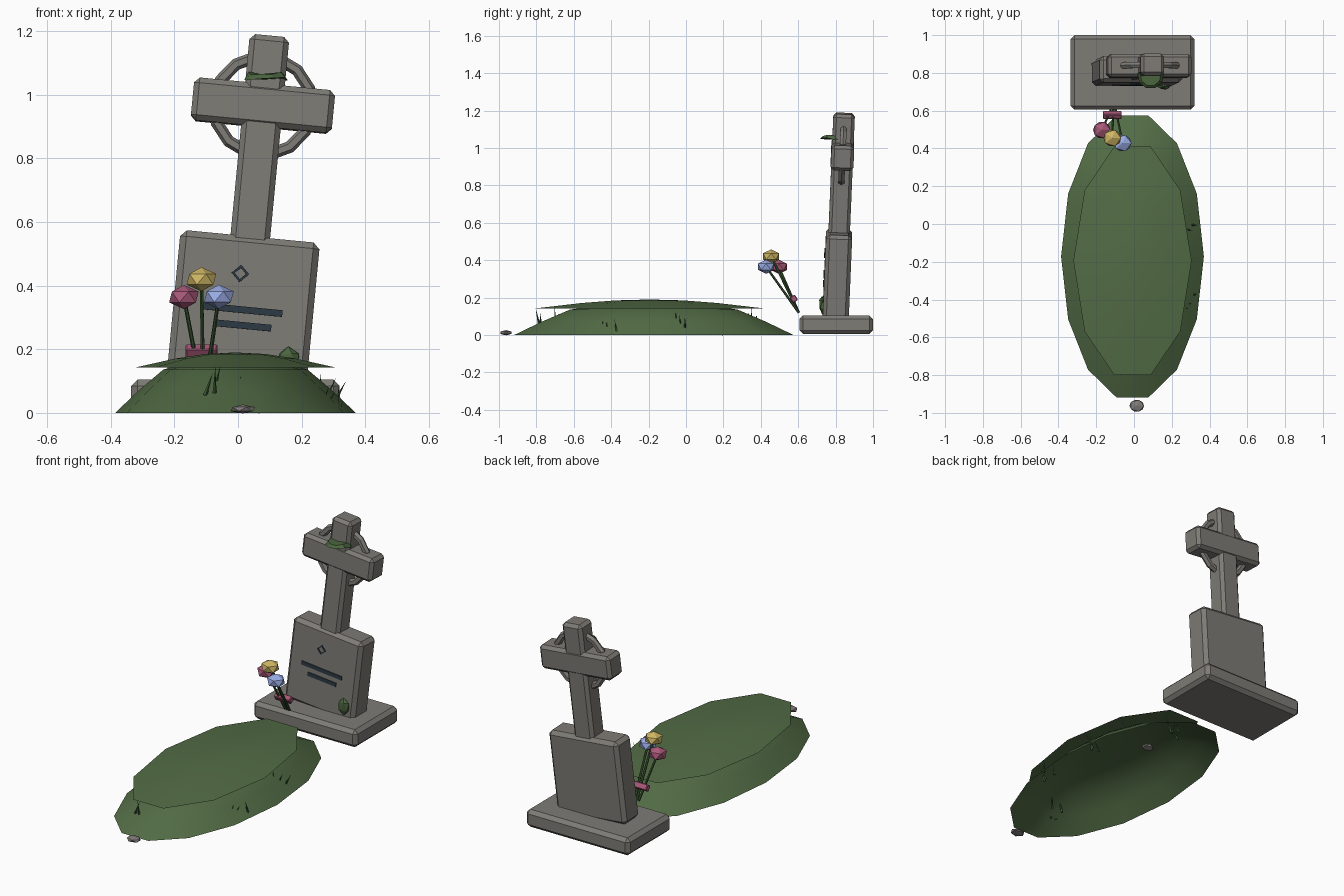
import bpy, bmesh, math, random
from mathutils import Matrix, Vector

random.seed(4)
cube = bpy.data.objects.get("Cube")
if cube:
    bpy.data.objects.remove(cube, do_unlink=True)


def material(name, rgb):
    m = bpy.data.materials.new(name)
    m.use_nodes = True
    m.diffuse_color = (*rgb, 1)
    m.node_tree.nodes["Principled BSDF"].inputs["Base Color"].default_value = (*rgb, 1)
    return m


stone = material("weathered stone", (.21, .2, .18))
grass = material("grass green", (.085, .15, .06))
moss = material("moss green", (.07, .13, .05))
stem = material("stem green", (.045, .1, .035))
ink = material("dark engraving", (.025, .04, .055))
pink = material("petal pink", (.4, .1, .19))
yellow = material("petal yellow", (.62, .47, .13))
blue = material("petal blue", (.33, .42, .8))
pebble_grey = material("pebble grey", (.22, .2, .19))


def finish(name, bm, mat, matrix=Matrix(), smooth=False):
    mesh = bpy.data.meshes.new(name)
    bm.transform(matrix)
    bm.to_mesh(mesh)
    bm.free()
    mesh.materials.append(mat)
    for p in mesh.polygons:
        p.use_smooth = smooth
    ob = bpy.data.objects.new(name, mesh)
    bpy.context.collection.objects.link(ob)
    return ob


def block(name, center, size, mat, matrix=Matrix(), bevel=0.0):
    bm = bmesh.new()
    bmesh.ops.create_cube(bm, size=1)
    bmesh.ops.scale(bm, vec=size, verts=bm.verts)
    if bevel:
        bmesh.ops.bevel(bm, geom=bm.edges[:], offset=bevel, segments=1, affect='EDGES')
    return finish(name, bm, mat, matrix @ Matrix.Translation(center))


def lump(name, center, size, mat, matrix=Matrix(), rough=0.0):
    bm = bmesh.new()
    bmesh.ops.create_icosphere(bm, subdivisions=1, radius=1)
    for v in bm.verts:
        v.co *= 1 + random.uniform(-rough, rough)
    return finish(name, bm, mat, matrix @ Matrix.LocRotScale(Vector(center), None, Vector(size)))


def rod(name, start, end, r1, r2, sides, mat):
    a, b = Vector(start), Vector(end)
    bm = bmesh.new()
    bmesh.ops.create_cone(bm, cap_ends=True, segments=sides, radius1=r1, radius2=r2,
                          depth=(b - a).length)
    turn = (b - a).to_track_quat('Z', 'Y').to_matrix().to_4x4()
    return finish(name, bm, mat, Matrix.Translation((a + b) / 2) @ turn)


def dome(name, outline, center, profile, mat):
    # Open shell: the outline shrinks toward the centre as it rises
    bm = bmesh.new()
    rings = [[bm.verts.new((center[0] + x * f, center[1] + y * f, z)) for x, y in outline]
             for f, z in profile[:-1]]
    top = bm.verts.new((*center, profile[-1][1]))
    n = len(outline)
    for lower, upper in zip(rings, rings[1:]):
        for j in range(n):
            k = (j + 1) % n
            bm.faces.new((lower[j], lower[k], upper[k], upper[j]))
    for j in range(n):
        bm.faces.new((rings[-1][j], rings[-1][(j + 1) % n], top))
    return finish(name, bm, mat, smooth=True)


def oval(sides, rx, ry):
    return [(rx * math.cos(math.tau * i / sides), ry * math.sin(math.tau * i / sides))
            for i in range(sides)]


# Grave mound and the turf layer lying on it
dome("grave_mound", oval(14, .378, .766), (-.008, -.172),
     [(1, 0), (.8, .072), (.6, .136), (.3, .165), (0, .175)], grass)
dome("turf_cap", oval(10, .313, .636), (-.008, -.195),
     [(1, .143), (.6, .171), (.3, .185), (0, .19)], grass)

# Plinth and leaning headstone
block("plinth", (-.008, .803, .055), (.655, .394, .1), stone, bevel=.02)
lean = (Matrix.Translation((-.005, .8, .1)) @ Matrix.Rotation(math.radians(5.5), 4, 'Y')
        @ Matrix.Rotation(math.radians(-2.4), 4, 'X'))
block("headstone_slab", (0, 0, .22), (.44, .14, .47), stone, lean, .02)
block("cross_shaft", (0, 0, .76), (.125, .115, .66), stone, lean, .017)
block("cross_arm", (0, 0, .87), (.445, .122, .135), stone, lean, .017)

# Ring around the crossing
bm = bmesh.new()
count, sides = 14, 6
loops = []
for i in range(count):
    a = math.tau * i / count
    loops.append([])
    for j in range(sides):
        b = math.tau * j / sides
        r = .155 + .019 * math.cos(b)
        loops[-1].append(bm.verts.new((r * math.cos(a), .019 * math.sin(b), r * math.sin(a))))
for i in range(count):
    p, q = loops[i], loops[(i + 1) % count]
    for j in range(sides):
        k = (j + 1) % sides
        bm.faces.new((p[j], p[k], q[k], q[j]))
bmesh.ops.recalc_face_normals(bm, faces=bm.faces)
finish("cross_ring", bm, stone, lean @ Matrix.Translation((0, 0, .87)))

# Engraved lines and diamond ornament on the slab
for name, x, z, width in (("long", -.004, .222, .255), ("short", .003, .173, .18)):
    block("engraved_line_" + name, (x, -.071, z), (width, .008, .021), ink, lean)
for i in range(4):
    place = (lean @ Matrix.Translation((-.02, -.071, .335))
             @ Matrix.Rotation(math.radians(45 + 90 * i), 4, 'Y'))
    block(f"diamond_side_{i + 1}", (0, 0, .016), (.038, .008, .007), ink, place)

# Moss patches
bm = bmesh.new()
bmesh.ops.create_cone(bm, cap_ends=True, segments=9, radius1=.07, radius2=.055, depth=.018)
for v in bm.verts:
    v.co.z += random.uniform(-.006, .006)
finish("upper_moss", bm, moss, Matrix.Translation((.088, .785, 1.058)))
lump("lower_moss", (.158, .728, .163), (.038, .017, .05), moss, rough=.12)

# Bouquet: straight stems, faceted flowers and a ribbon
for name, head, mat in (("pink", (-.17, .497, .364), pink),
                        ("yellow", (-.115, .455, .42), yellow),
                        ("blue", (-.06, .428, .365), blue)):
    rod(name + "_stem", (-.11 + (head[0] + .115) * .25, .603, .12), head, .007, .006, 6, stem)
    lump(name + "_flower", head, (.052, .05, .038), mat)
tilt = Matrix.Translation((-.115, .577, .194)) @ Matrix.Rotation(math.radians(35), 4, 'X')
block("bouquet_ribbon", (0, 0, 0), (.1, .032, .034), pink, tilt, .004)

# Grass tufts
tufts = (("front", -.05, -.745, .055), ("side", .315, -.4, .01),
         ("middle", .275, .01, .03), ("back", -.01, .35, .05))
for name, x, y, z in tufts:
    for i in range(4):
        px, py = x + random.uniform(-.06, .05), y + random.uniform(-.06, .05)
        tip = (px + random.uniform(-.03, .04), py + random.uniform(-.02, .02),
               z + random.uniform(.06, .1))
        rod(f"{name}_grass_blade_{i + 1}", (px, py, z), tip, .007, 0, 4, stem)

# Pebbles
lump("front_pebble", (.015, -.962, .012), (.042, .035, .014), pebble_grey, rough=.05)
lump("mound_pebble", (.066, .195, .012), (.036, .032, .014), pebble_grey, rough=.05)
